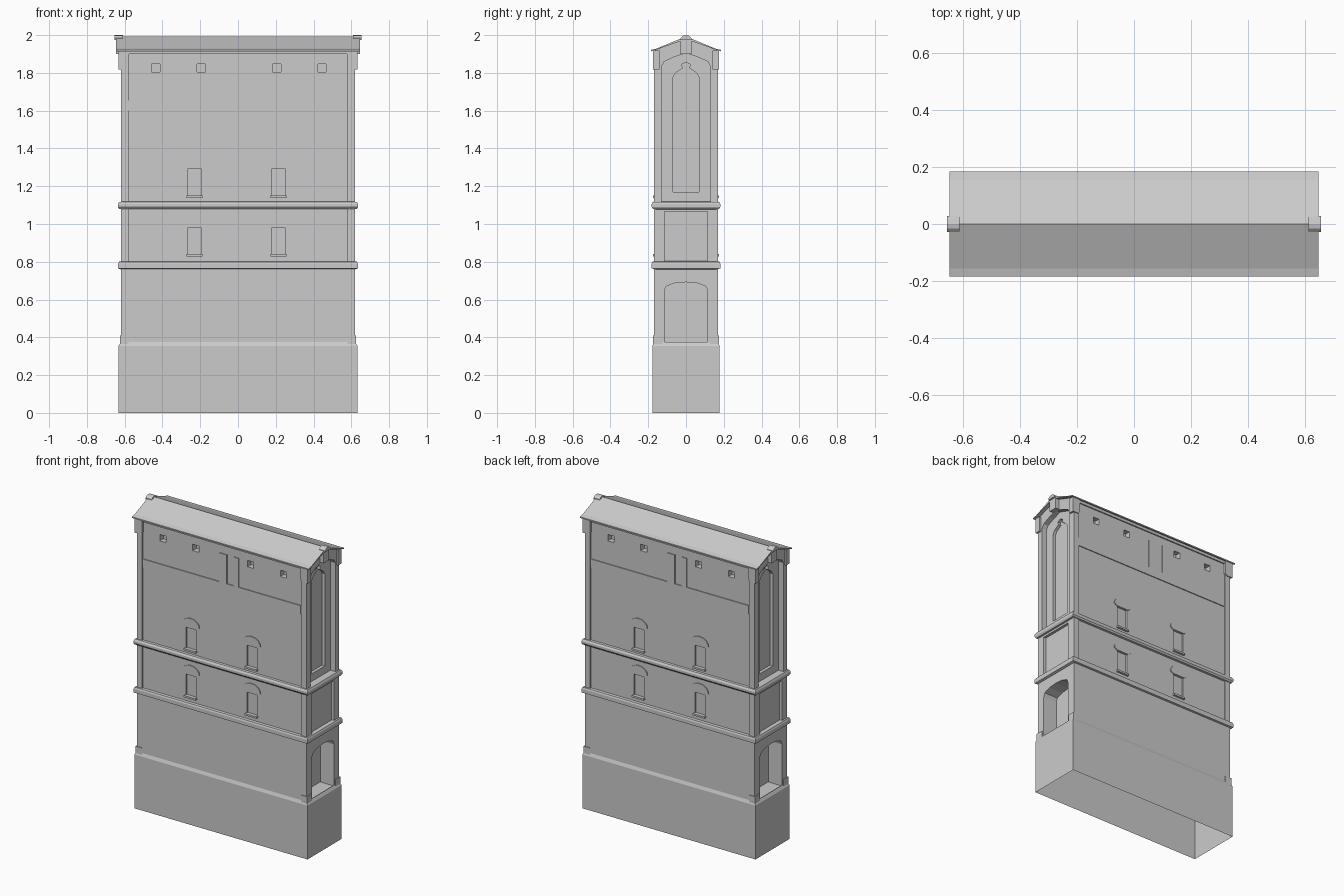
import bpy, bmesh, math
from mathutils import Matrix

if "Cube" in bpy.data.objects:
    bpy.data.objects.remove(bpy.data.objects["Cube"])

FRONT, RIGHT, BACK, LEFT = 0, math.pi / 2, math.pi, -math.pi / 2


def finish(name, bm, normals=True):
    if normals:
        bmesh.ops.recalc_face_normals(bm, faces=bm.faces)
    me = bpy.data.meshes.new(name)
    bm.to_mesh(me)
    bm.free()
    ob = bpy.data.objects.new(name, me)
    bpy.context.collection.objects.link(ob)
    return ob


def prism(bm, pts, d0, d1, side):
    """Polygon in (across, z), extruded outward from d0 to d1 on one side."""
    rot = Matrix.Rotation(side, 4, 'Z')
    rings = []
    for d in (d0, d1):
        ring = [bm.verts.new((u, -d, z)) for u, z in pts]
        for v in ring:
            v.co = rot @ v.co
        rings.append(ring)
    a, b = rings
    bm.faces.new(a)
    bm.faces.new(b[::-1])
    n = len(pts)
    for i in range(n):
        j = (i + 1) % n
        bm.faces.new((a[i], b[i], b[j], a[j]))


def rect(u0, u1, z0, z1):
    return [(u0, z0), (u1, z0), (u1, z1), (u0, z1)]


def sym(half):
    """Mirror a right-hand outline (bottom to top) to a full polygon."""
    return half + [(-u, z) for u, z in reversed(half) if u > 0]


def arc_hood(c, z, w, h, t):
    """Segmental hood outline above a window."""
    top = [(c + w * math.cos(a), z + h * math.sin(a))
           for a in [math.pi * i / 8 for i in range(9)]]
    return top + [(c - w + t, z - .015), (c + w - t, z - .015)]


def loft(name, rings):
    """Rectangular mouldings: open stack of (half x, half y, z)."""
    bm = bmesh.new()
    prev = None
    for x, y, z in rings:
        cur = [bm.verts.new((sx * x, sy * y, z))
               for sx, sy in ((-1, -1), (1, -1), (1, 1), (-1, 1))]
        if prev:
            for i in range(4):
                j = (i + 1) % 4
                bm.faces.new((prev[i], prev[j], cur[j], cur[i]))
        prev = cur
    return finish(name, bm, False)


# tower body with gabled ends
bm = bmesh.new()
gable = sym([(.17, .365), (.17, 1.918), (0, 1.98)])
prism(bm, gable, -.62, .62, RIGHT)
body = finish("tower_body", bm)

# first cuts: wall fields and end niches
outer = bmesh.new()
for side in (FRONT, BACK):
    prism(outer, rect(-.58, .58, .80, 1.085), .162, .3, side)
    prism(outer, rect(-.58, .58, 1.115, 1.90), .162, .3, side)
for side in (RIGHT, LEFT):
    prism(outer, sym([(.115, .37), (.115, .645), (.105, .67), (.06, .687), (0, .692)]),
          .52, .8, side)
    prism(outer, rect(-.115, .115, .80, 1.065), .602, .8, side)
    prism(outer, sym([(.13, 1.115), (.13, 1.835), (.115, 1.86), (.06, 1.885), (0, 1.905)]),
          .585, .8, side)

# second cuts: windows, putlog holes, inner pointed panels
inner = bmesh.new()
windows = [(c, z) for z in (.84, 1.15) for c in (-.23, .215)]
for side in (FRONT, BACK):
    for c, z in windows:
        prism(inner, rect(c - .037, c + .037, z, z + .14), .152, .3, side)
    for c in (-.435, -.195, .205, .445):
        prism(inner, rect(c - .022, c + .022, 1.805, 1.847), .125, .3, side)
for side in (RIGHT, LEFT):
    prism(inner, sym([(.07, 1.17), (.07, 1.775), (.055, 1.80), (.018, 1.825),
                      (.022, 1.845), (0, 1.857)]), .565, .8, side)

for name, cb in (("outer_cutter", outer), ("inner_cutter", inner)):
    cutter = finish(name, cb)
    cutter.hide_render = True
    cutter.hide_viewport = False
    mod = body.modifiers.new(name, 'BOOLEAN')
    mod.object = cutter
    mod.operation = 'DIFFERENCE'
    mod.solver = 'EXACT'

# bake the cuts and open the underside of the shell
dg = bpy.context.evaluated_depsgraph_get()
me = bpy.data.meshes.new_from_object(body.evaluated_get(dg))
body.modifiers.clear()
body.data = me
for name in ("outer_cutter", "inner_cutter"):
    bpy.data.objects.remove(bpy.data.objects[name])
bm = bmesh.new()
bm.from_mesh(me)
low = [f for f in bm.faces if all(v.co.z < .367 for v in f.verts)]
bmesh.ops.delete(bm, geom=low, context='FACES')
bm.to_mesh(me)
bm.free()

# plinth and string courses
loft("plinth", [(.632, .178, 0), (.632, .178, .355), (.62, .17, .375)])
loft("lower_string_course", [(.62, .16, .76), (.635, .182, .765), (.635, .182, .79),
                             (.63, .178, .80), (.61, .16, .803)])
loft("upper_string_course", [(.62, .16, 1.078), (.63, .175, 1.08), (.636, .182, 1.09),
                             (.636, .182, 1.105), (.63, .175, 1.117), (.58, .16, 1.12)])

# pier feet and eaves corbels at the four corners
bm = bmesh.new()
for side in (FRONT, BACK):
    for s in (-1, 1):
        prism(bm, rect(*sorted((s * .58, s * .626)), .36, .41), .125, .174, side)
finish("pier_feet", bm)
bm = bmesh.new()
for side in (FRONT, BACK):
    for s in (-1, 1):
        prism(bm, [(s * .578, 1.83), (s * .59, 1.818), (s * .632, 1.818),
                   (s * .632, 1.918), (s * .578, 1.918)], .14, .176, side)
finish("eaves_corbels", bm)

# window sills and hoods, timber strips
sills, hoods, strips = bmesh.new(), bmesh.new(), bmesh.new()
for side in (FRONT, BACK):
    for c, z in windows:
        prism(sills, rect(c - .043, c + .043, z - .012, z), .155, .176, side)
        prism(hoods, arc_hood(c, z + .155, .065, .05, .02), .155, .168, side)
    prism(strips, rect(-.58, .575, 1.60, 1.655), .158, .168, side)
    for a, b in ((-.02, .035), (.085, .12)):
        prism(strips, rect(a, b, 1.655, 1.845), .158, .168, side)
finish("window_sills", sills)
finish("window_hoods", hoods)
finish("timber_strips", strips)

# roof slab with flared eaves
bm = bmesh.new()
prism(bm, [(-.184, 1.914), (0, 1.978), (.184, 1.914), (.184, 1.922), (.155, 1.929),
           (0, 1.993), (-.155, 1.929), (-.184, 1.922)], -.645, .645, RIGHT)
finish("roof", bm)

# ridge end blocks with hanging post
bm = bmesh.new()
for side in (RIGHT, LEFT):
    prism(bm, sym([(.028, 1.90), (.028, 1.985), (.015, 1.997), (0, 2.0)]), .61, .645, side)
    prism(bm, sym([(.028, 1.975), (.028, 1.985), (.015, 1.997), (0, 2.0)]), .64, .655, side)
finish("ridge_ends", bm)
